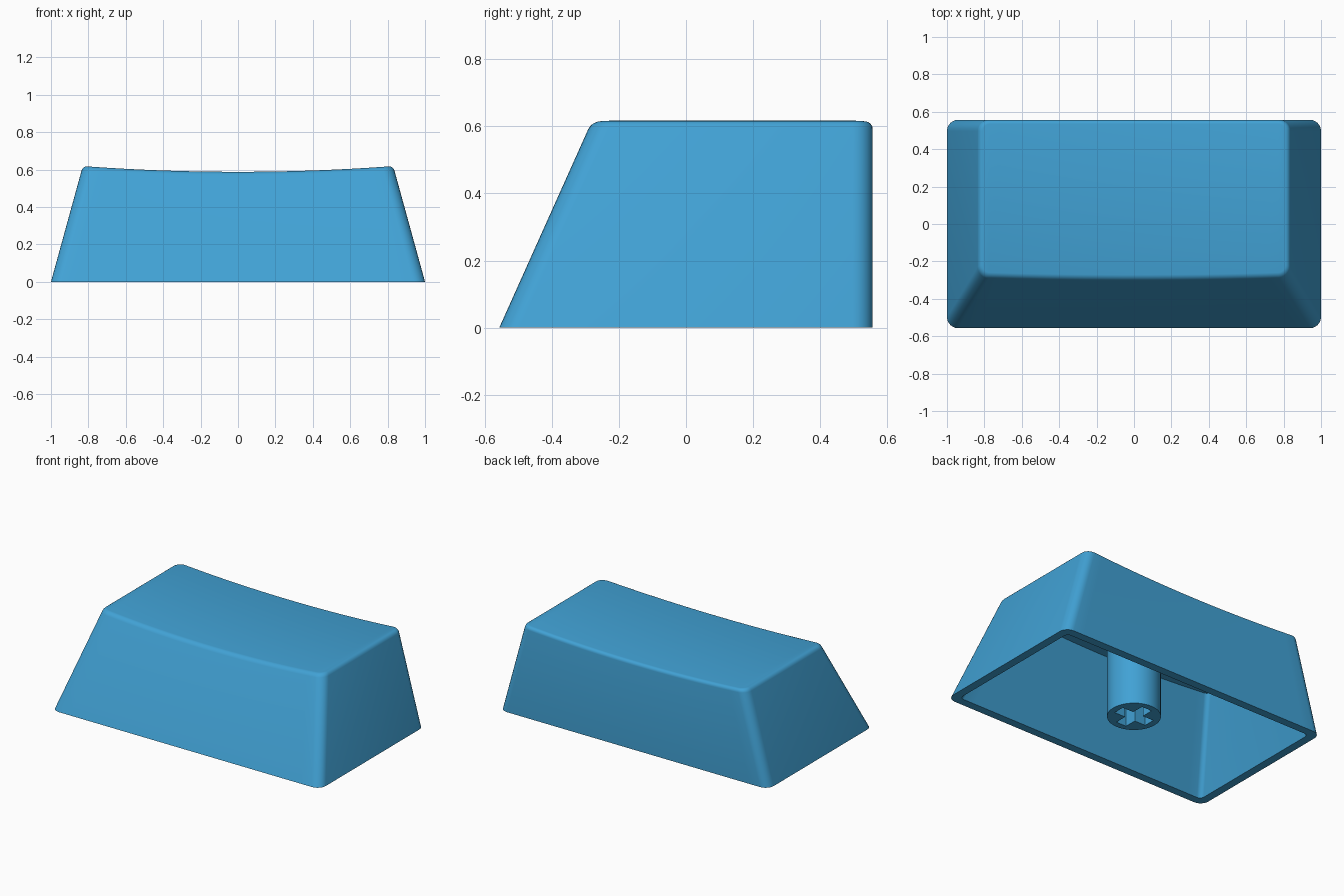
import bpy, bmesh, math

cube = bpy.data.objects.get("Cube")
if cube:
    bpy.data.objects.remove(cube, do_unlink=True)

blue = bpy.data.materials.new("sky blue plastic")
blue.use_nodes = True
colour = (0.053, 0.36, 0.665, 1)
blue.diffuse_color = colour
blue.node_tree.nodes["Principled BSDF"].inputs["Base Color"].default_value = colour

TOP, DIP = 0.618, 0.03      # rim height and depth of the dished top
WALL, FILLET = 0.055, 0.022
ARC, SPAN = 6, 24           # segments per corner and along the front


def make_object(name, bm):
    bmesh.ops.recalc_face_normals(bm, faces=bm.faces)
    mesh = bpy.data.meshes.new(name)
    bm.to_mesh(mesh)
    bm.free()
    obj = bpy.data.objects.new(name, mesh)
    bpy.context.collection.objects.link(obj)
    mesh.materials.append(blue)
    return obj


def select_only(obj):
    bpy.ops.object.select_all(action='DESELECT')
    obj.select_set(True)
    bpy.context.view_layer.objects.active = obj


def outline_point(i, side, z, inset, radius):
    """Point i, left to right, on the front (-1) or back (+1) half outline."""
    half = 1 - 0.17 * z / TOP - inset
    edge = 0.557 - inset if side > 0 else -0.557 + 0.277 * z / TOP + inset
    flat = half - radius
    if i <= ARC:
        a = math.pi / 2 * i / ARC
        x, drop = -flat - radius * math.cos(a), radius * (1 - math.sin(a))
    elif i >= ARC + SPAN:
        a = math.pi / 2 * (i - ARC - SPAN) / ARC
        x, drop = flat + radius * math.sin(a), radius * (1 - math.cos(a))
    else:
        x, drop = flat * (2 * (i - ARC) / SPAN - 1), 0
    return x, edge - side * drop, z


COUNT = 2 * ARC + SPAN + 1


def ring(bm, inset, radius, z=None, drop=0):
    """Closed loop at a fixed height, or at a drop below the dished top."""
    def vert(i, side):
        h = z
        if h is None:
            x = outline_point(i, side, TOP, inset, radius)[0]
            h = TOP - DIP * (1 - min(1, (x / 0.82) ** 2)) - drop
        return bm.verts.new(outline_point(i, side, h, inset, radius))
    front = [vert(i, -1) for i in range(COUNT)]
    back = [vert(i, 1) for i in range(COUNT)]
    return front + back[::-1]


def bridge(bm, a, b):
    n = len(a)
    for i in range(n):
        j = (i + 1) % n
        bm.faces.new((a[i], a[j], b[j], b[i]))


def cap(bm, loop):
    back = loop[COUNT:][::-1]
    for i in range(COUNT - 1):
        bm.faces.new((loop[i], loop[i + 1], back[i + 1], back[i]))


# Hollow cap: ceiling up the inner wall, round the rim, up to the dished top
bm = bmesh.new()
loops = [ring(bm, WALL, 0.03, drop=WALL),
         ring(bm, WALL, 0.03, z=0),
         ring(bm, 0, 0.06, z=0)]
for k in range(5):
    a = math.pi / 2 * k / 4
    inset = FILLET * (1 - math.cos(a))
    loops.append(ring(bm, inset, 0.06 - inset, drop=FILLET * (1 - math.sin(a))))
for lower, upper in zip(loops, loops[1:]):
    bridge(bm, lower, upper)
cap(bm, loops[0])
cap(bm, loops[-1])
shell = make_object("cap_shell", bm)

# Round mounting stem under the cap
bm = bmesh.new()
bmesh.ops.create_cone(bm, cap_ends=True, segments=48, radius1=0.162, radius2=0.162, depth=0.56)
bmesh.ops.translate(bm, verts=bm.verts, vec=(0, 0, 0.28))
stem = make_object("mounting_stem", bm)

# Cross-shaped socket cut into the stem
bm = bmesh.new()
L, W = 0.12, 0.038
corner = [(L, -W), (L, W), (W, W)]
points = []
for turn in range(4):
    for x, y in corner:
        for _ in range(turn):
            x, y = -y, x
        points.append(bm.verts.new((x, y, -0.1)))
face = bm.faces.new(points)
sides = bmesh.ops.extrude_face_region(bm, geom=[face])
bmesh.ops.translate(bm, vec=(0, 0, 0.35),
                    verts=[g for g in sides["geom"] if isinstance(g, bmesh.types.BMVert)])
cutter = make_object("socket_cutter", bm)
cutter.hide_render = True

cut = stem.modifiers.new("socket", 'BOOLEAN')
cut.operation = 'DIFFERENCE'
cut.solver = 'EXACT'
cut.object = cutter
select_only(stem)
bpy.ops.object.modifier_apply(modifier=cut.name)
bpy.data.objects.remove(cutter, do_unlink=True)

# Smooth shading with crisp edges
for obj in (shell, stem):
    select_only(obj)
    bpy.ops.object.shade_smooth_by_angle(angle=math.radians(35))
